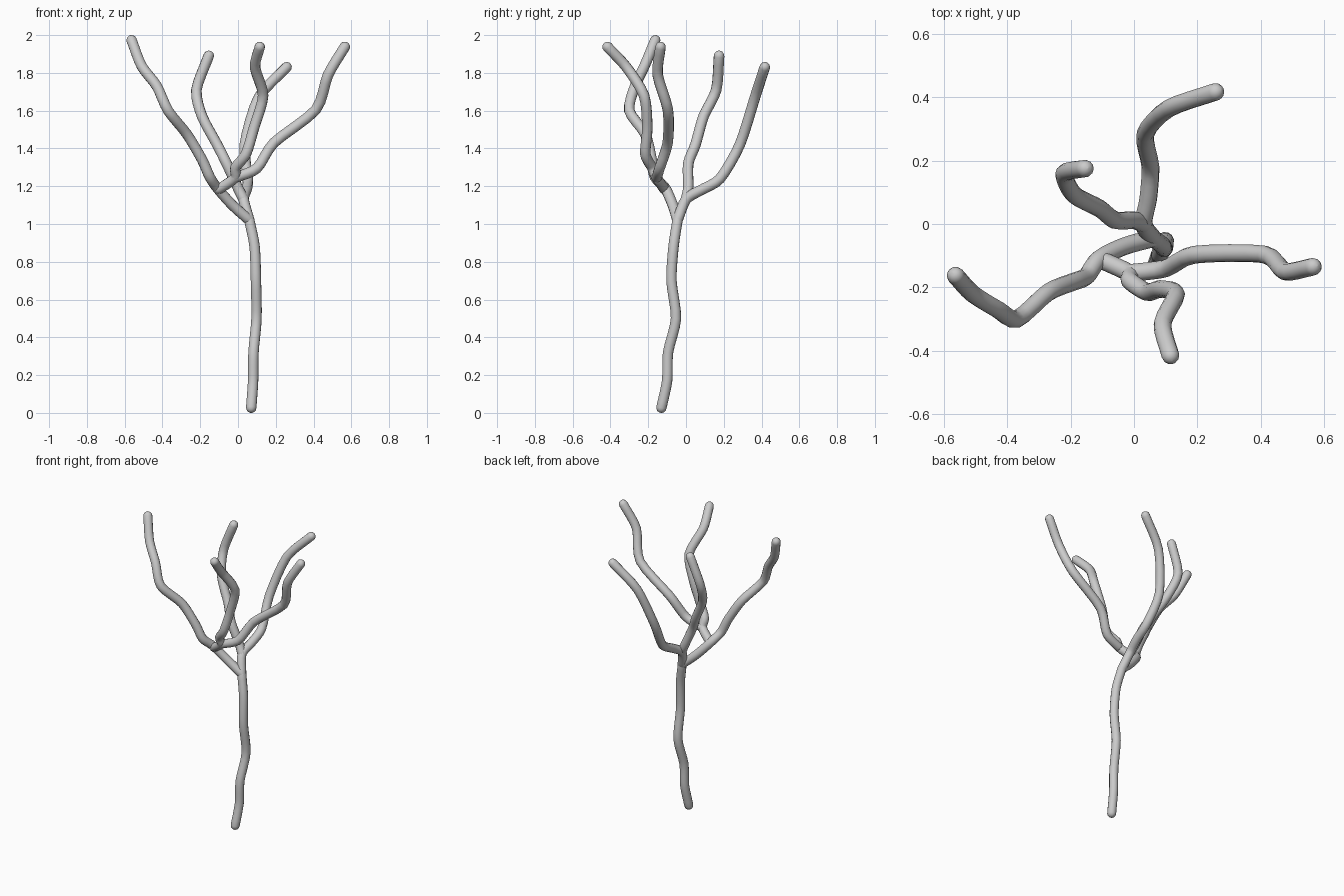
import bpy, math
from mathutils import Vector

if "Cube" in bpy.data.objects:
    bpy.data.objects.remove(bpy.data.objects["Cube"])

R = 0.028  # limb radius


def smooth_path(pts, steps=4):
    """Tightened Catmull-Rom resampling: soft bends at each joint."""
    p = [Vector(q) for q in pts]
    p = [2 * p[0] - p[1]] + p + [2 * p[-1] - p[-2]]
    out = []
    for i in range(1, len(p) - 2):
        a, b = p[i], p[i + 1]
        ta, tb = (b - p[i - 1]) * 0.4, (p[i + 2] - a) * 0.4
        length = (b - a).length
        ta = ta.normalized() * min(ta.length, length)
        tb = tb.normalized() * min(tb.length, length)
        for s in range(steps):
            t = s / steps
            out.append(a * (2*t**3 - 3*t**2 + 1) + ta * (t**3 - 2*t**2 + t)
                       + b * (3*t**2 - 2*t**3) + tb * (t**3 - t**2))
    out.append(p[-2])
    return out


def limb(name, pts):
    """Round tube along a path with domed ends."""
    path = smooth_path(pts)
    d0 = (path[0] - path[1]).normalized()
    d1 = (path[-1] - path[-2]).normalized()
    angles = [math.radians(a) for a in (25, 50, 70, 88)]
    ring = [(path[0] + d0 * R * math.sin(a), math.cos(a)) for a in reversed(angles)]
    ring += [(v, 1.0) for v in path]
    ring += [(path[-1] + d1 * R * math.sin(a), math.cos(a)) for a in angles]

    cu = bpy.data.curves.new(name, 'CURVE')
    cu.dimensions = '3D'
    cu.bevel_depth = R
    cu.bevel_resolution = 4
    cu.use_fill_caps = True
    sp = cu.splines.new('POLY')
    sp.points.add(len(ring) - 1)
    for pt, (v, r) in zip(sp.points, ring):
        pt.co = (*v, 1)
        pt.radius = r
    ob = bpy.data.objects.new(name, cu)
    bpy.context.collection.objects.link(ob)
    bpy.ops.object.select_all(action='DESELECT')
    ob.select_set(True)
    bpy.context.view_layer.objects.active = ob
    bpy.ops.object.convert(target='MESH')
    bpy.ops.object.shade_smooth()


# Shared fork points
fork = (0.06, -0.045, 1.02)
back_fork = (0.03, 0.0, 1.13)
left_fork = (-0.10, -0.115, 1.185)
front_fork = (-0.015, -0.155, 1.245)

# Trunk
limb("trunk", [(0.07, -0.13, 0.028), (0.08, -0.10, 0.17), (0.082, -0.095, 0.32),
               (0.098, -0.053, 0.50), (0.095, -0.077, 0.70), (0.088, -0.066, 0.88), fork])

# Rear branches
limb("back_branch", [fork, back_fork, (0.045, 0.08, 1.18), (0.052, 0.18, 1.24),
                     (0.036, 0.285, 1.42), (0.11, 0.365, 1.67), (0.257, 0.417, 1.83)])
limb("back_left_branch", [back_fork, (0.0, 0.012, 1.19), (-0.06, 0.012, 1.32),
                          (-0.11, 0.05, 1.42), (-0.19, 0.093, 1.57),
                          (-0.22, 0.16, 1.71), (-0.155, 0.175, 1.89)])

# Left branch
limb("left_branch", [fork, (-0.03, -0.07, 1.10), (-0.11, -0.11, 1.19), (-0.15, -0.165, 1.25),
                     (-0.19, -0.182, 1.34), (-0.27, -0.215, 1.475), (-0.37, -0.30, 1.60),
                     (-0.43, -0.27, 1.73), (-0.51, -0.22, 1.836), (-0.563, -0.163, 1.972)])

# Front and right branches share a short stem off the left branch
limb("front_branch", [left_fork, front_fork, (-0.013, -0.18, 1.30), (0.042, -0.215, 1.37),
                      (0.085, -0.205, 1.51), (0.133, -0.222, 1.68),
                      (0.09, -0.315, 1.83), (0.115, -0.415, 1.937)])
limb("right_branch", [front_fork, (0.10, -0.14, 1.295), (0.19, -0.097, 1.43),
                      (0.412, -0.096, 1.605), (0.477, -0.15, 1.79), (0.565, -0.135, 1.937)])
